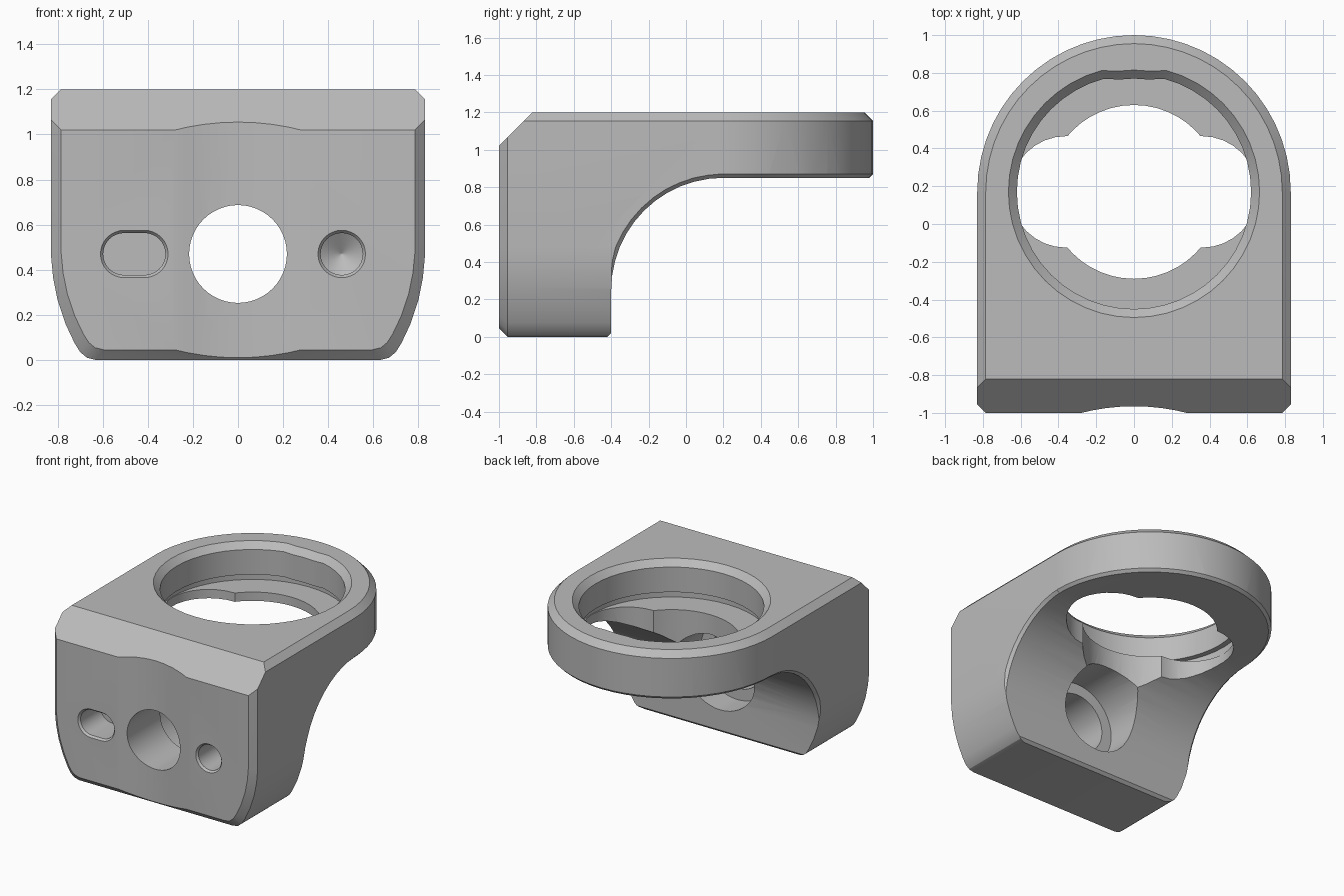
import bpy, bmesh
from math import sin, cos, pi, radians

if "Cube" in bpy.data.objects:
    bpy.data.objects.remove(bpy.data.objects["Cube"])

grey = bpy.data.materials.new("plain grey")
grey.use_nodes = True
grey.diffuse_color = (0.5, 0.5, 0.5, 1)
grey.node_tree.nodes["Principled BSDF"].inputs["Base Color"].default_value = (0.5, 0.5, 0.5, 1)

CY = 0.17     # centre of the ring in y
HW = 0.83     # half width
HOLE_Z = 0.47


def loft(name, rings):
    """Bridge closed loops of equal length and cap both ends."""
    bm = bmesh.new()
    loops = [[bm.verts.new(p) for p in ring] for ring in rings]
    n = len(loops[0])
    for a, b in zip(loops, loops[1:]):
        for i in range(n):
            j = (i + 1) % n
            bm.faces.new((a[i], a[j], b[j], b[i]))
    bm.faces.new(loops[0])
    bm.faces.new(loops[-1])
    bmesh.ops.recalc_face_normals(bm, faces=bm.faces)
    mesh = bpy.data.meshes.new(name)
    bm.to_mesh(mesh)
    bm.free()
    obj = bpy.data.objects.new(name, mesh)
    bpy.context.collection.objects.link(obj)
    return obj


def combine(target, tool, operation="DIFFERENCE"):
    mod = target.modifiers.new("cut", "BOOLEAN")
    mod.operation = operation
    mod.solver = "EXACT"
    mod.object = tool
    bpy.context.view_layer.objects.active = target
    bpy.ops.object.modifier_apply(modifier=mod.name)
    bpy.data.objects.remove(tool)


def arc(cx, cy, r, a0, a1, n):
    return [(cx + r * cos(a0 + (a1 - a0) * i / n), cy + r * sin(a0 + (a1 - a0) * i / n))
            for i in range(n + 1)]


def capsule(cx, cy, half, r, n=16):
    return (arc(cx + half, cy, r, -pi / 2, pi / 2, n)
            + arc(cx - half, cy, r, pi / 2, 3 * pi / 2, n))


def circle(cx, cy, r, n=48):
    return arc(cx, cy, r, 0, 2 * pi, n)[:-1]


def up(loop, z):
    return [(x, y, z) for x, y in loop]


def along_y(loop, y):
    return [(x, y, z) for x, z in loop]


# Plan shape: straight sides, round back, chamfered top edge
def plan(d):
    return [(-HW + d, -1.1), (HW - d, -1.1)] + arc(0, CY, HW - d, 0, pi, 28)


# Front shape: straight sides drawing in toward the base
def face(d):
    half = [(0.63, 0), (0.67, 0.01), (0.70, 0.035), (0.725, 0.075), (0.765, 0.16),
            (0.80, 0.265), (0.82, 0.365), (HW, 0.47), (HW, 1.3)]
    pts = half + [(-x, z) for x, z in reversed(half)]
    return [(x * (1 - d / HW), 0.65 + (z - 0.65) * (1 - d / 0.65)) for x, z in pts]


body = loft("ring_bracket", [up(plan(0), -0.1), up(plan(0), 1.155), up(plan(0.045), 1.2)])
combine(body, loft("front_outline", [along_y(face(0.045), -1), along_y(face(0), -0.955),
                                     along_y(face(0), 1.2)]), "INTERSECT")

# Sloped upper front edge
wedge = [(-1.1, 0.92), (-0.72, 1.3), (-1.1, 1.3)]
combine(body, loft("front_slope", [[(x, y, z) for y, z in wedge] for x in (-1, 1)]))


# Rounded hollow below the ring, flared at both sides for a fine chamfer
def hollow(x, d):
    pts = [(1.2, -0.08), (1.2, 0.85 + d)] + arc(0.2, 0.25, 0.6 + d, pi / 2, pi, 12)
    pts += [(-0.4 - d, 0.02), (-0.5 - d, -0.08)]
    return [(x, y, z) for y, z in pts]


combine(body, loft("under_hollow", [hollow(-0.9, 0.09), hollow(-0.81, 0),
                                    hollow(0.81, 0), hollow(0.9, 0.09)]))

# Fine chamfer under the round back
edge = [(0.80, 0.84), (0.85, 0.89), (0.85, 0.84)]
combine(body, loft("under_chamfer", [[(r * cos(pi * i / 28), CY + r * sin(pi * i / 28), z)
                                      for r, z in edge] for i in range(29)]))

# Shallow scallop down the front
combine(body, loft("front_scallop", [up(circle(0, -2.105, 1.14, 96), z) for z in (-0.2, 1.4)]))


# Ring pocket with chamfered mouth, a key at the back and an undercut groove
def mouth(r):
    pts = []
    for i in range(48):
        a = 2 * pi * i / 48
        k = r - (0.02 if abs(a - pi / 2) < radians(9) else 0)
        pts.append((k * cos(a), CY + k * sin(a)))
    return pts


combine(body, loft("pocket", [up(mouth(0.62), 0.92), up(mouth(0.62), 1.155),
                              up(mouth(0.665), 1.2), up(mouth(0.665), 1.3)]))
combine(body, loft("groove", [up(circle(0, CY, 0.66), z) for z in (0.915, 0.97)]))

# Four-lobed opening through the pocket floor
combine(body, loft("floor_round", [up(circle(0, CY, 0.46), z) for z in (0.1, 0.95)]))
combine(body, loft("floor_lobes", [up(capsule(0, CY, 0.36, 0.295), z) for z in (0.1, 0.945)]))

# Main front hole with a wider bore from behind
combine(body, loft("front_hole", [along_y(circle(0, HOLE_Z, 0.217), y) for y in (-1.2, 0)]))
combine(body, loft("rear_bore", [along_y(circle(0, HOLE_Z, 0.3), y) for y in (-0.6, 0.3)]))


# Blind slot and drilled hole, each with a small countersink
def blind(name, cx, half, tip):
    sizes = [(0.105, -1.1), (0.105, -1), (0.093, -0.985), (0.093, -0.75)]
    if tip:
        sizes.append((0.002, -0.69))
    combine(body, loft(name, [along_y(capsule(cx, HOLE_Z, half, r), y) for r, y in sizes]))


blind("slot", -0.46, 0.045, False)
blind("drilled_hole", 0.46, 0.0005, True)

body.data.materials.clear()
body.data.materials.append(grey)
for p in body.data.polygons:
    p.material_index = 0
bpy.ops.object.select_all(action="DESELECT")
body.select_set(True)
bpy.context.view_layer.objects.active = body
bpy.ops.object.shade_smooth_by_angle(angle=radians(25))
